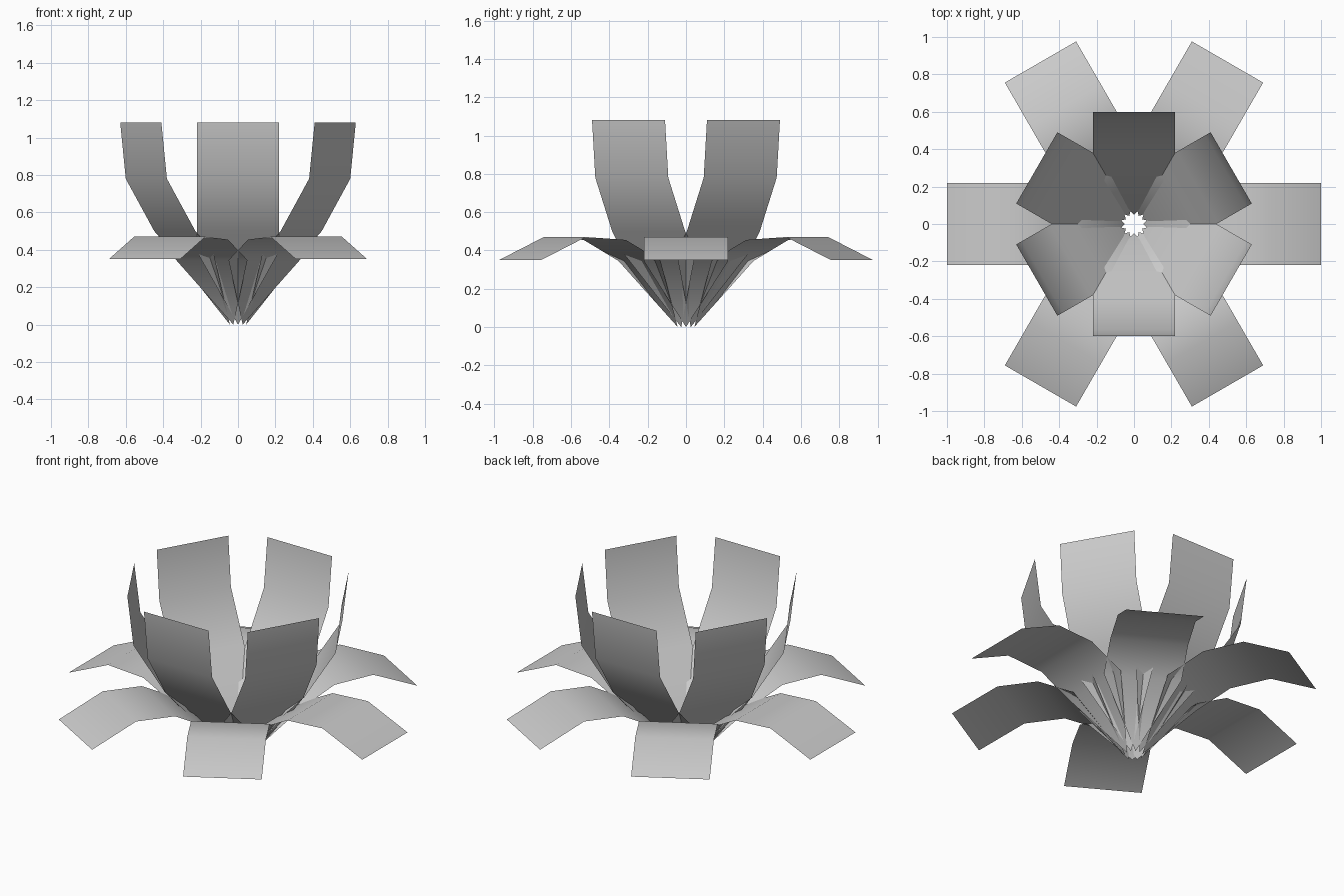
import bpy
import bmesh
from math import radians, sin, cos

cube = bpy.data.objects.get("Cube")
if cube:
    bpy.data.objects.remove(cube, do_unlink=True)

grey = bpy.data.materials.new("petal_grey")
grey.use_nodes = True
colour = (0.6, 0.6, 0.6, 1)
grey.diffuse_color = colour
grey.node_tree.nodes["Principled BSDF"].inputs["Base Color"].default_value = colour

HALF_WIDTH = 0.22


def petal(name, profile, angle):
    """Thin sheet: pointed root, then full-width rows along (radius, height)."""
    c, s = cos(radians(angle)), sin(radians(angle))
    bm = bmesh.new()

    def vert(r, side, z):
        return bm.verts.new((r * c - side * s, r * s + side * c, z))

    root = vert(*[profile[0][0], 0, profile[0][1]])
    rows = [(vert(r, -HALF_WIDTH, z), vert(r, HALF_WIDTH, z)) for r, z in profile[1:]]
    bm.faces.new((root, rows[0][0], rows[0][1]))
    for low, high in zip(rows, rows[1:]):
        bm.faces.new((low[0], high[0], high[1], low[1]))
    for face in bm.faces:
        face.smooth = True
    mesh = bpy.data.meshes.new(name)
    bm.to_mesh(mesh)
    bm.free()
    mesh.materials.append(grey)
    bpy.context.collection.objects.link(bpy.data.objects.new(name, mesh))


# Upright inner ring and drooping outer ring, six petals each
inner = [(0.05, 0), (0.28, 0.39), (0.39, 0.50), (0.566, 0.78), (0.60, 1.08)]
outer = [(0.05, 0), (0.28, 0.345), (0.49, 0.455), (0.73, 0.47), (1.0, 0.35)]
for i in range(6):
    petal(f"inner_petal_{i + 1}", inner, 30 + 60 * i)
    petal(f"outer_petal_{i + 1}", outer, 60 * i)
